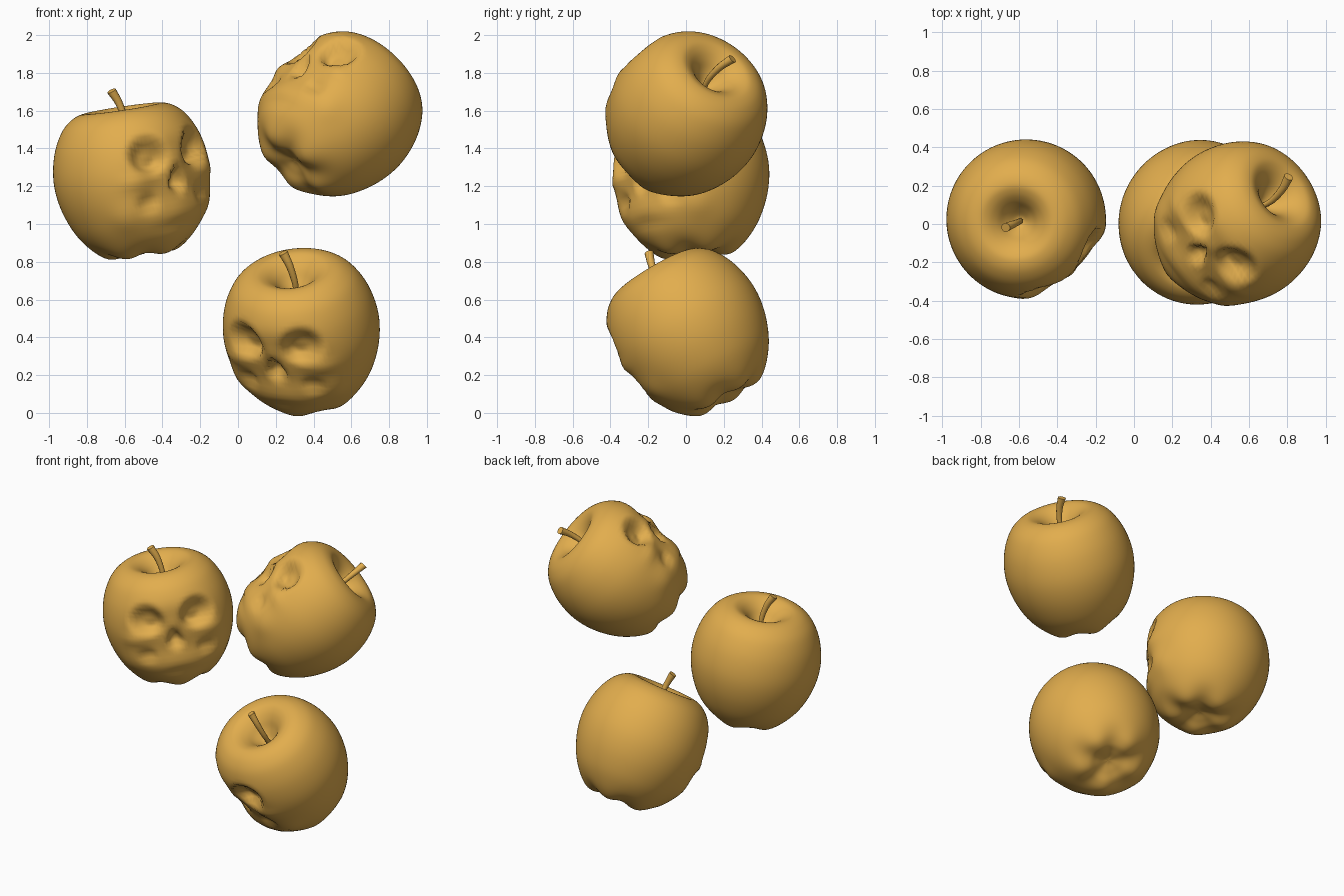
import bpy, bmesh, math
from mathutils import Vector, Matrix

if "Cube" in bpy.data.objects:
    bpy.data.objects.remove(bpy.data.objects["Cube"])

gold = bpy.data.materials.new("golden_skin")
gold.diffuse_color = (0.76, 0.42, 0.075, 1)
gold.use_nodes = True
gold.node_tree.nodes["Principled BSDF"].inputs["Base Color"].default_value = gold.diffuse_color

# half outline of the apple, stem dimple to bottom dimple (radius, height)
PROFILE = [(0.0, 0.225), (0.03, 0.235), (0.07, 0.275), (0.11, 0.325), (0.155, 0.36), (0.205, 0.373),
           (0.27, 0.352), (0.335, 0.292), (0.39, 0.18), (0.415, 0.04), (0.4, -0.1), (0.35, -0.235),
           (0.282, -0.332), (0.208, -0.39), (0.14, -0.405), (0.08, -0.39), (0.03, -0.375), (0.0, -0.372)]
SEG, SUB = 112, 5


def smooth_path(pts, sub):
    """Catmull-Rom samples through the points."""
    p = [Vector(q) for q in pts]
    p = [2 * p[0] - p[1]] + p + [2 * p[-1] - p[-2]]
    out = []
    for i in range(1, len(p) - 2):
        for k in range(sub):
            t = k / sub
            a, b, c, d = p[i - 1:i + 3]
            out.append(0.5 * (2 * b + (c - a) * t + (2 * a - 5 * b + 4 * c - d) * t * t
                              + (3 * b - a - 3 * c + d) * t ** 3))
    return out + [p[-2]]


def blob(az, el, a0, e0, wa, we, power=1):
    """Soft (power 1) or flat-bottomed (power 2+) spot on the surface, in degrees."""
    return math.exp(-((((az - a0) / wa) ** 2 + ((el - e0) / we) ** 2) ** power))


def carve(az, el):
    """Radial offset that sculpts the skull face; mirrored left and right."""
    s = abs(az)
    d = -0.053 * blob(az, el, 0, -4, 38, 27, 2)          # flattened face
    d -= 0.08 * blob(s, el, 25.5, 18, 15, 12, 3)         # eye sockets
    d += 0.015 * blob(az, el, 0, 12, 7, 8)               # nose bridge
    d += 0.018 * blob(s, el, 37, -1, 12, 6)              # cheekbones
    d -= 0.022 * blob(s, el, 31, -19, 9, 6, 2)           # cheek hollows
    d += 0.012 * blob(s, el, 52, -27, 12, 10)            # jaw corners
    t = min(1, max(0, (6 - el) / 17))                    # nose opening widens downward
    d -= 0.055 * blob(az, el, 0, -4, 2.5 + 7 * t, 10, 3)
    d += 0.012 * blob(az, el, 0, -26, 18, 8)             # upper jaw
    d -= 0.012 * blob(az, el, 0, -39, 24, 5)             # below the jaw
    return d


def finish(bm, name, frame):
    bmesh.ops.recalc_face_normals(bm, faces=bm.faces)
    mesh = bpy.data.meshes.new(name)
    bm.to_mesh(mesh)
    bm.free()
    mesh.materials.append(gold)
    obj = bpy.data.objects.new(name, mesh)
    bpy.context.collection.objects.link(obj)
    obj.matrix_world = frame
    mesh.shade_smooth()
    return obj


def skin(bm, rings, ends):
    """Bridge closed rings and fan each end to a tip point."""
    n = len(rings[0])
    for r, q in zip(rings, rings[1:]):
        for j in range(n):
            bm.faces.new((r[j], r[(j + 1) % n], q[(j + 1) % n], q[j]))
    for ring, tip in zip((rings[0], rings[-1]), ends):
        v = bm.verts.new(tip)
        for j in range(n):
            bm.faces.new((ring[j], ring[(j + 1) % n], v))


def apple_body(name, frame):
    bm = bmesh.new()
    path = smooth_path(PROFILE, SUB)
    rings = []
    for r, z in path[1:-1]:
        ring = []
        el = math.degrees(math.atan2(z, r))
        for j in range(SEG):
            az = 360 * j / SEG - 180
            a = math.radians(az)
            p = Vector((r * math.sin(a), -r * math.cos(a), z))
            p += p.normalized() * carve(az, el)
            # five soft lobes around the bottom
            low = math.exp(-((r - 0.19) / 0.085) ** 2) if z < -0.2 else 0
            p.z -= 0.012 * low * math.cos(5 * a)
            ring.append(bm.verts.new(p))
        rings.append(ring)
    skin(bm, rings, ((0, 0, path[0].y), (0, 0, path[-1].y)))
    return finish(bm, name, frame)


def stem(name, frame):
    bm = bmesh.new()
    path = smooth_path([(0, 0, 0.21), (0.006, -0.004, 0.3), (-0.012, 0, 0.4), (-0.045, 0.01, 0.475)], 4)
    rings = []
    for i, c in enumerate(path):
        rad = 0.015 + 0.009 * (i / (len(path) - 1)) ** 2
        rings.append([bm.verts.new(c + Vector((rad * math.cos(t), rad * math.sin(t), 0.4 * rad * math.cos(t))))
                      for t in (math.tau * k / 12 for k in range(12))])
    skin(bm, rings, (path[0], path[-1]))
    obj = finish(bm, name, frame)
    bpy.context.view_layer.objects.active = obj
    obj.select_set(True)
    bpy.ops.object.shade_smooth_by_angle(angle=math.radians(40))
    obj.select_set(False)


# each apple: centre, direction of the stem, direction of the face
APPLES = {
    "left": ((-0.56, 0.027, 1.243), (-0.15, -0.05, 1), (0.66, -0.75, 0.06)),
    "lower": ((0.338, 0.017, 0.432), (-0.13, -0.5, 0.85), (-0.4, -0.77, -0.5)),
    "right": ((0.532, -0.003, 1.575), (0.61, 0.43, 0.63), (-0.53, -0.41, 0.74)),
}
for side, (centre, up, face) in APPLES.items():
    z = Vector(up).normalized()
    f = Vector(face)
    y = -(f - z * f.dot(z)).normalized()
    x = y.cross(z)
    frame = Matrix.Translation(centre) @ Matrix((x, y, z)).transposed().to_4x4()
    apple_body(side + "_apple", frame)
    stem(side + "_stem", frame)
